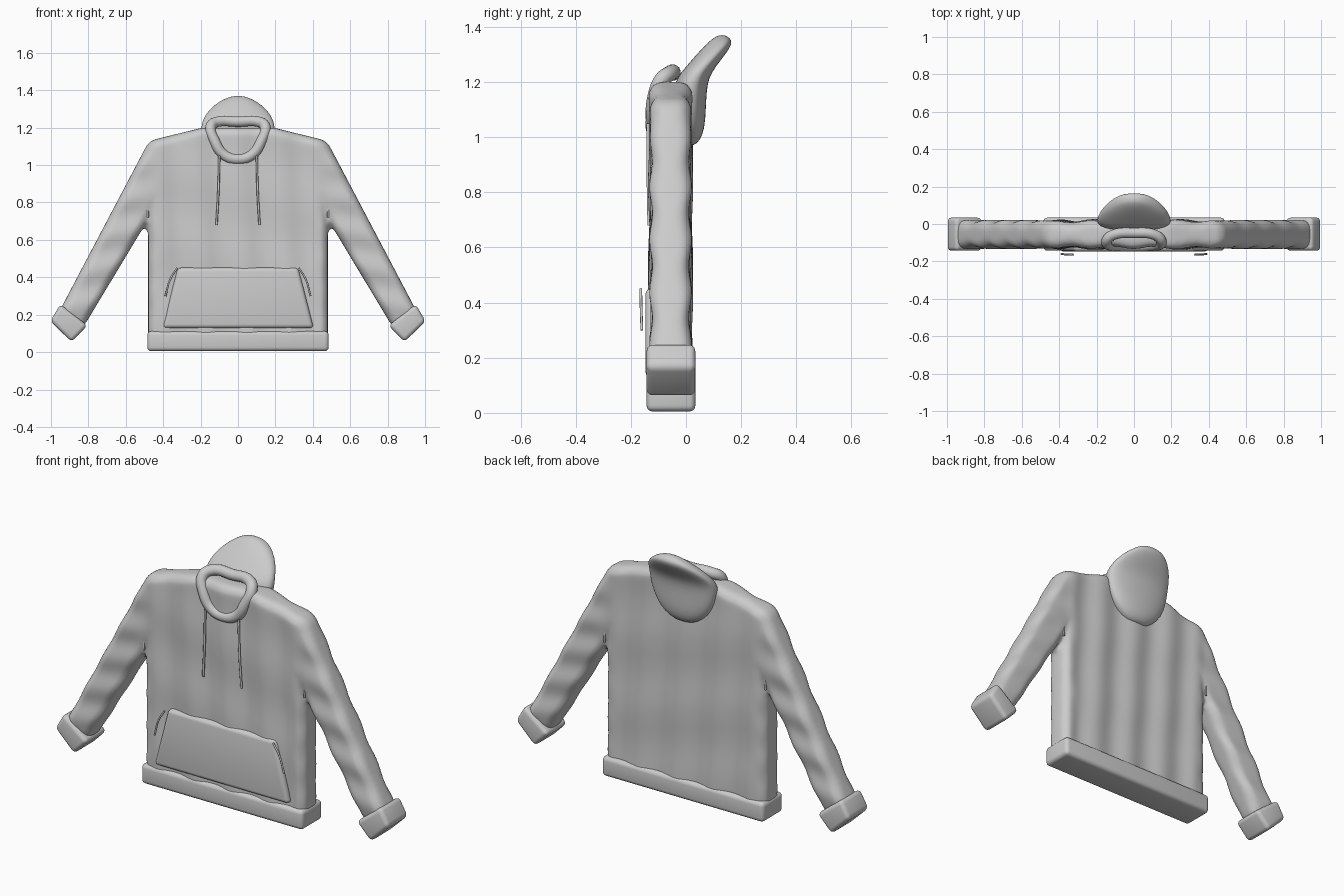
import bpy, bmesh, math
from mathutils import Vector

if "Cube" in bpy.data.objects:
    bpy.data.objects.remove(bpy.data.objects["Cube"])


def smooth(ob, angle=50):
    bpy.ops.object.select_all(action='DESELECT')
    bpy.context.view_layer.objects.active = ob
    ob.select_set(True)
    bpy.ops.object.shade_smooth_by_angle(angle=math.radians(angle))


def link(name, bm):
    bmesh.ops.recalc_face_normals(bm, faces=bm.faces[:])
    me = bpy.data.meshes.new(name)
    bm.to_mesh(me)
    bm.free()
    ob = bpy.data.objects.new(name, me)
    bpy.context.collection.objects.link(ob)
    return ob


def slab(name, outline, y0, y1, bevel, segs=4, voxel=None):
    """Extrude an x-z outline from y0 to y1, round it, optionally remesh."""
    bm = bmesh.new()
    f = bm.faces.new([bm.verts.new((x, y0, z)) for x, z in outline])
    ext = bmesh.ops.extrude_face_region(bm, geom=[f])['geom']
    for v in ext:
        if isinstance(v, bmesh.types.BMVert):
            v.co.y = y1
    ob = link(name, bm)
    m = ob.modifiers.new('round', 'BEVEL')
    m.width, m.segments, m.limit_method = bevel, segs, 'ANGLE'
    if voxel:
        r = ob.modifiers.new('remesh', 'REMESH')
        r.mode, r.voxel_size = 'VOXEL', voxel
    me = bpy.data.meshes.new_from_object(
        ob.evaluated_get(bpy.context.evaluated_depsgraph_get()))
    ob.modifiers.clear()
    ob.data = me
    return ob


def tube(name, pts, radius, cyclic=False, res=4):
    cu = bpy.data.curves.new(name, 'CURVE')
    cu.dimensions = '3D'
    cu.bevel_depth, cu.bevel_resolution = radius, res
    cu.resolution_u, cu.use_fill_caps = 8, True
    sp = cu.splines.new('BEZIER')
    sp.bezier_points.add(len(pts) - 1)
    for b, p in zip(sp.bezier_points, pts):
        b.co = p
        b.handle_left_type = b.handle_right_type = 'AUTO'
    sp.use_cyclic_u = cyclic
    ob = bpy.data.objects.new(name, cu)
    bpy.context.collection.objects.link(ob)
    return ob


def mirrored(half):
    return half + [(-x, z) for x, z in reversed(half)]


# body and sleeves in one piece, with soft fabric folds
half = [(0.48, 0.03), (0.48, 0.71), (0.835, 0.12), (0.965, 0.20),
        (0.475, 1.13), (0.19, 1.20)]
body = slab('body_and_sleeves', mirrored(half), -0.128, 0.016, 0.045, 5, 0.014)
for v in body.data.vertices:
    x, z = v.co.x, v.co.z
    t = min(max((abs(x) - 0.42) / 0.12, 0), 1)
    inner = min(max((0.47 - abs(x)) / 0.08, 0), 1)
    fold = 0.007 * math.sin(x * 28 + 1.5 * z) + 0.003 * math.sin(z * 16 + x * 4)
    crease = 0.007 * math.sin(z * 36 + abs(x) * 6)
    side = 1 if v.co.y > -0.056 else -1
    v.co.y += side * ((1 - t) * inner * fold + t * crease * 0.8)
sm = body.modifiers.new('soften', 'SMOOTH')
sm.iterations, sm.factor = 4, 0.5
smooth(body, 80)

# hem band
smooth(slab('hem_band', mirrored([(0.485, 0.005), (0.485, 0.112)]),
            -0.143, 0.034, 0.022))

# cuffs, seams, drawstrings and pocket edges on both sides
for s, side in ((1, 'left'), (-1, 'right')):
    cuff = [(s * x, z) for x, z in
            ((0.89, 0.055), (1.003, 0.165), (0.95, 0.256), (0.805, 0.142))]
    smooth(slab('cuff_' + side, cuff, -0.143, 0.034, 0.022))
    for y, face in ((-0.118, 'front'), (0.008, 'back')):
        tube(f'armhole_seam_{face}_{side}',
             [(s * 0.482, y, 0.72), (s * 0.481, y, 0.85), (s * 0.48, y, 0.98)],
             0.005, res=2)
    tube('drawstring_' + side,
         [(s * 0.10, -0.138, 1.05), (s * 0.105, -0.137, 0.86),
          (s * 0.115, -0.134, 0.68)], 0.006, res=2)
    tube('pocket_edge_' + side,
         [(s * 0.325, -0.164, 0.45), (s * 0.362, -0.163, 0.39),
          (s * 0.388, -0.160, 0.30)], 0.005, res=2)

# kangaroo pocket
smooth(slab('front_pocket', mirrored([(0.405, 0.128), (0.322, 0.452)]),
            -0.147, -0.10, 0.022))

# rolled neck opening
ring = [(0.075, -0.118, 1.055), (0.125, -0.115, 1.13), (0.146, -0.09, 1.205),
        (0.115, -0.06, 1.23)]
path = ([(0, -0.118, 1.032)] + ring + [(0, -0.048, 1.232)]
        + [(-x, y, z) for x, y, z in reversed(ring)])
tube('neck_roll', path, 0.028, cyclic=True, res=6)

# hood lying back: lofted ellipses (z, front y, back y, half width)
sections = [(0.968, -0.01, 0.025, 0.04), (0.985, -0.03, 0.05, 0.085),
            (1.03, -0.04, 0.068, 0.14), (1.10, -0.045, 0.072, 0.18),
            (1.17, -0.045, 0.075, 0.197), (1.215, -0.035, 0.083, 0.197),
            (1.255, 0.0, 0.107, 0.183), (1.30, 0.038, 0.143, 0.152),
            (1.34, 0.076, 0.170, 0.10), (1.36, 0.10, 0.16, 0.06),
            (1.37, 0.12, 0.14, 0.02)]
bm = bmesh.new()
N, rows = 32, []
for z, f, b, w in sections:
    row = []
    for i in range(N):
        a = 2 * math.pi * i / N
        c, q = math.cos(a), math.sin(a)
        row.append(bm.verts.new((w * c, (f + b) / 2 + (b - f) / 2
                                 * math.copysign(abs(q) ** 0.75, q), z)))
    rows.append(row)
for r0, r1 in zip(rows, rows[1:]):
    for i in range(N):
        j = (i + 1) % N
        bm.faces.new((r0[i], r0[j], r1[j], r1[i]))
bm.faces.new(rows[0])
bm.faces.new(rows[-1])
hood = link('hood', bm)
sub = hood.modifiers.new('subdivide', 'SUBSURF')
sub.levels = sub.render_levels = 1
smooth(hood, 80)
